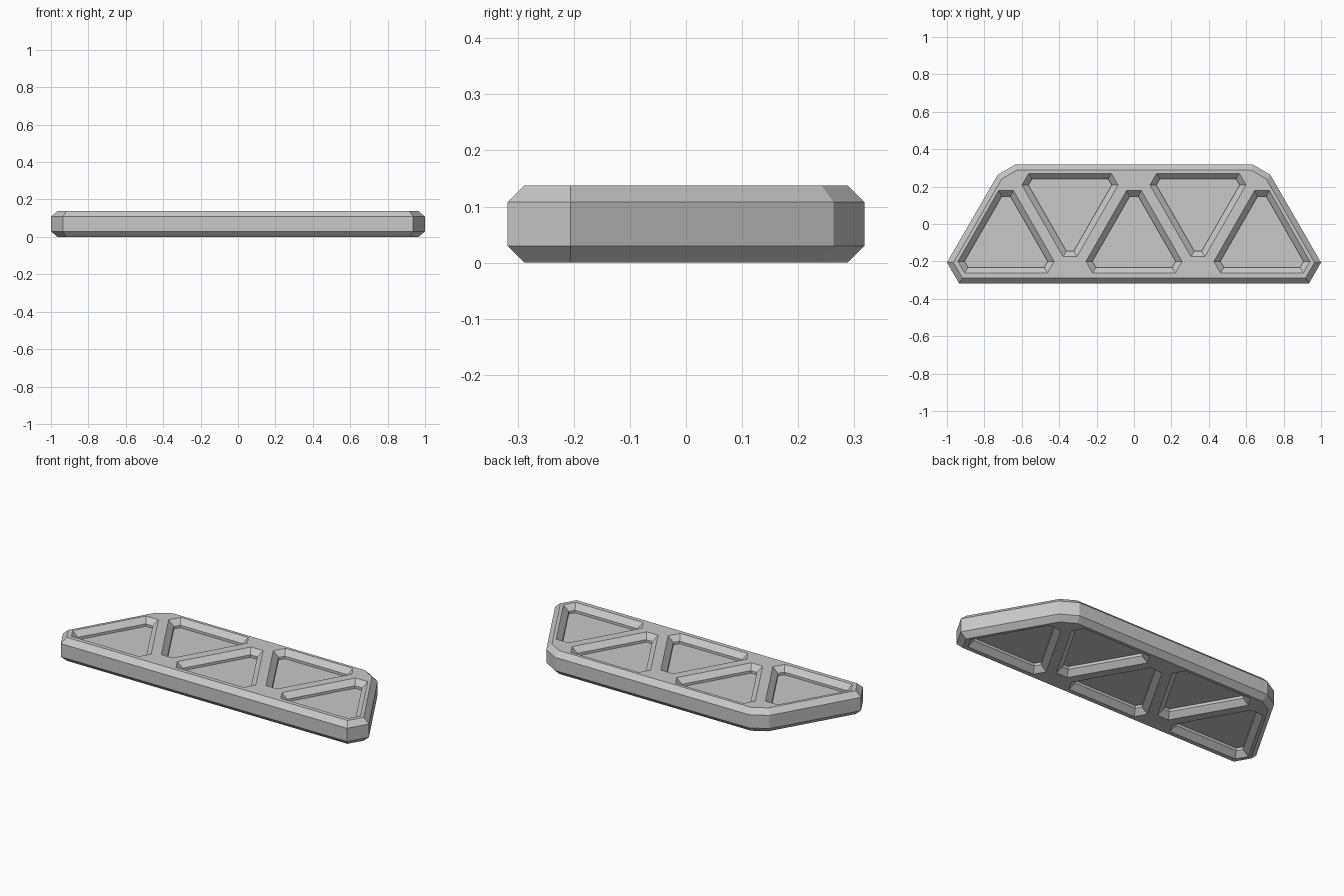
import bpy, bmesh
from mathutils import Vector

if "Cube" in bpy.data.objects:
    bpy.data.objects.remove(bpy.data.objects["Cube"], do_unlink=True)

HEIGHT = 0.138
CHAMFER = 0.03
WALL = 0.015      # straight part of each pocket wall
PITCH = 0.342     # spacing between neighbouring pockets

grey = bpy.data.materials.new("mid_grey")
grey.use_nodes = True
grey.diffuse_color = (0.58, 0.58, 0.58, 1)
grey.node_tree.nodes["Principled BSDF"].inputs["Base Color"].default_value = (0.58, 0.58, 0.58, 1)


def mirrored(right_side):
    """Close a counter-clockwise outline from its +x half, listed bottom to top."""
    return right_side + [(-x, y) for x, y in reversed(right_side)]


def inset(outline, d):
    """Move every edge of a convex counter-clockwise outline inwards by d."""
    pts = [Vector(p) for p in outline]
    result = []
    for i, p in enumerate(pts):
        a = (p - pts[i - 1]).normalized()
        b = (pts[(i + 1) % len(pts)] - p).normalized()
        na, nb = Vector((-a.y, a.x)), Vector((-b.y, b.x))
        result.append(p + (na + nb) * d / (1 + na.dot(nb)))
    return result


def loft(bm, outline, sections, centre=0):
    """Stack inset copies of an outline, given as (inset, height) pairs."""
    rings = [[bm.verts.new((p.x + centre, p.y, z)) for p in inset(outline, d)]
             for d, z in sections]
    n = len(outline)
    for low, high in zip(rings, rings[1:]):
        for i in range(n):
            j = (i + 1) % n
            bm.faces.new((low[i], low[j], high[j], high[i]))
    bm.faces.new(rings[0][::-1])
    bm.faces.new(rings[-1])


def finish(bm, name):
    bmesh.ops.recalc_face_normals(bm, faces=bm.faces[:])
    mesh = bpy.data.meshes.new(name)
    bm.to_mesh(mesh)
    bm.free()
    mesh.materials.append(grey)
    obj = bpy.data.objects.new(name, mesh)
    bpy.context.collection.objects.link(obj)
    return obj


# Chamfered trapezoid slab with clipped corners
slab = mirrored([(0.935, -0.318), (1.0, -0.206), (0.729, 0.263), (0.635, 0.318)])
bm = bmesh.new()
loft(bm, slab, [(CHAMFER, 0), (0, CHAMFER), (0, HEIGHT - CHAMFER), (CHAMFER, HEIGHT)])
panel = finish(bm, "truss_panel")

# Alternating triangular pockets on both faces
upright = mirrored([(0.221, -0.262), (0.257, -0.2), (0.04, 0.178)])
inverted = mirrored([(0.037, -0.175), (0.257, 0.208), (0.221, 0.27)])
over = 0.004
profile = [(-over, -over), (CHAMFER, CHAMFER), (CHAMFER, CHAMFER + WALL)]
bm = bmesh.new()
for k in range(-2, 3):
    outline = inverted if k % 2 else upright
    loft(bm, outline, profile, k * PITCH)
    loft(bm, outline, [(d, HEIGHT - z) for d, z in reversed(profile)], k * PITCH)
cutter = finish(bm, "pocket_cutter")
cutter.hide_render = True

cut = panel.modifiers.new("pockets", 'BOOLEAN')
cut.operation = 'DIFFERENCE'
cut.solver = 'EXACT'
cut.object = cutter
bpy.context.view_layer.objects.active = panel
panel.select_set(True)
bpy.ops.object.modifier_apply(modifier=cut.name)
bpy.data.objects.remove(cutter, do_unlink=True)
